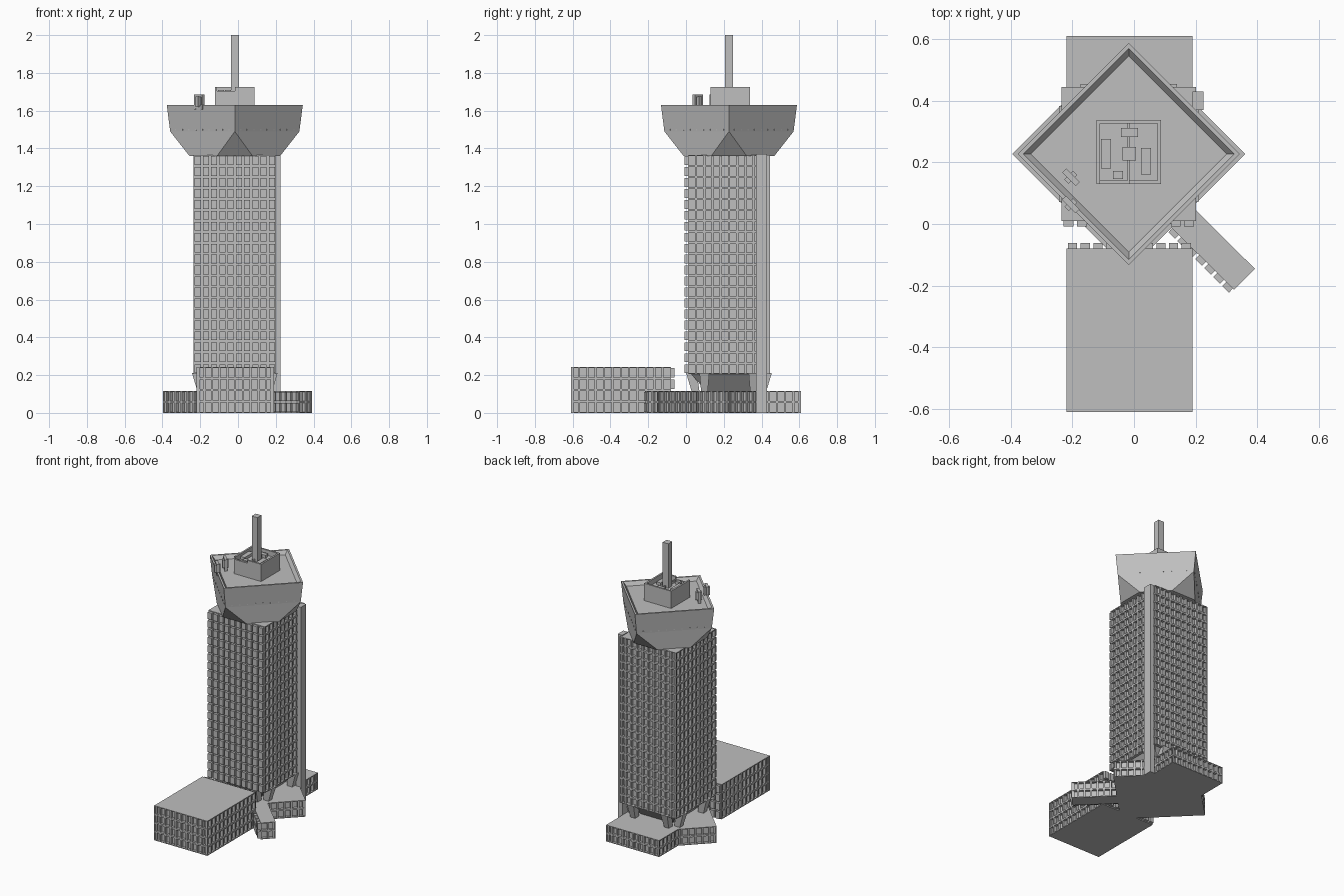
import bpy, bmesh
from math import pi, sqrt
from mathutils import Vector, Matrix

cube = bpy.data.objects.get("Cube")
if cube:
    bpy.data.objects.remove(cube, do_unlink=True)

grey = bpy.data.materials.new("concrete_grey")
grey.use_nodes = True
COLOR = (0.52, 0.52, 0.52, 1)
grey.diffuse_color = COLOR
grey.node_tree.nodes["Principled BSDF"].inputs["Base Color"].default_value = COLOR

CX, CY = -0.017, 0.2275      # tower axis
WEST, EAST = -0.22, 0.19     # sides of the low blocks
PODIUM = 0.115


def finish(name, bm):
    bmesh.ops.remove_doubles(bm, verts=bm.verts, dist=1e-5)
    mesh = bpy.data.meshes.new(name)
    bm.to_mesh(mesh)
    bm.free()
    mesh.materials.append(grey)
    obj = bpy.data.objects.new(name, mesh)
    bpy.context.collection.objects.link(obj)
    return obj


def rect(x0, x1, y0, y1):
    return [(x0, y0), (x1, y0), (x1, y1), (x0, y1)]


def square(half):
    return rect(CX - half, CX + half, CY - half, CY + half)


def diamond(half):
    return [(CX, CY - half), (CX + half, CY), (CX, CY + half), (CX - half, CY)]


def loft(name, rings):
    """Closed solid through (outline, z) rings of equal point count."""
    bm = bmesh.new()
    loops = [[bm.verts.new((x, y, z)) for x, y in ring] for ring, z in rings]
    for low, high in zip(loops, loops[1:]):
        for i in range(len(low)):
            j = (i + 1) % len(low)
            bm.faces.new((low[i], low[j], high[j], high[i]))
    bm.faces.new(loops[0][::-1])
    bm.faces.new(loops[-1])
    return finish(name, bm)


def box(name, x0, x1, y0, y1, z0, z1):
    return loft(name, [(rect(x0, x1, y0, y1), z0), (rect(x0, x1, y0, y1), z1)])


def windowed_block(name, outline, z0, z1, rows, pitch=0.043, frame=0.008, depth=0.018):
    """Prism whose walls carry a grid of recessed windows."""
    bm = bmesh.new()
    cells = []
    for a, b in zip(outline, outline[1:] + outline[:1]):
        a, b = Vector(a), Vector(b)
        cols = max(1, round((b - a).length / pitch))
        grid = [[bm.verts.new((*a.lerp(b, c / cols), z0 + (z1 - z0) * r / rows))
                 for c in range(cols + 1)] for r in range(rows + 1)]
        for r in range(rows):
            for c in range(cols):
                cells.append(bm.faces.new((grid[r][c], grid[r][c + 1],
                                           grid[r + 1][c + 1], grid[r + 1][c])))
    bm.faces.new([bm.verts.new((x, y, z0)) for x, y in outline][::-1])
    bm.faces.new([bm.verts.new((x, y, z1)) for x, y in outline])
    bmesh.ops.recalc_face_normals(bm, faces=cells)
    for f in cells:
        f.normal_update()
    bmesh.ops.inset_individual(bm, faces=cells, thickness=frame, depth=0)
    bmesh.ops.inset_individual(bm, faces=cells, thickness=0, depth=-depth)
    return finish(name, bm)


# Low buildings around the foot
windowed_block("front_block", rect(WEST, EAST, -0.61, -0.08), 0, 0.242, 4)
windowed_block("rear_block", rect(WEST, EAST, CY, 0.61), 0, PODIUM, 2)
windowed_block("podium_diamond", diamond(0.379), 0, PODIUM, 2)
windowed_block("diagonal_arm", [(0.12, -0.01), (0.325, -0.214), (0.393, -0.146),
                                (0.188, 0.058)], 0, PODIUM, 2)

# Tower with its tapered foot and stair shaft
windowed_block("tower", square(0.218), 0.205, 1.365, 20)
loft("tower_foot", [(square(0.12), PODIUM), (square(0.2), 0.205)])
box("stair_shaft", 0.19, 0.226, 0.37, 0.43, 0, 1.37)

# Two raking legs on each tower face
for side in range(4):
    for offset in (-0.13, 0.13):
        leg = loft("leg", [(rect(offset - 0.017, offset + 0.017, -0.195, -0.155), PODIUM - 0.01),
                           (rect(offset - 0.026, offset + 0.026, -0.227, -0.17), 0.212)])
        leg.data.transform(Matrix.Translation((CX, CY, 0)) @ Matrix.Rotation(side * pi / 2, 4, "Z"))

# Overhanging head: diamond above, corners cut back to an octagon below
bm = bmesh.new()


def ring_verts(half, z):
    return [bm.verts.new((x, y, z)) for x, y in diamond(half)]


mid, top, lip, deck = [ring_verts(h, z) for h, z in
                       ((0.342, 1.49), (0.36, 1.63), (0.343, 1.63), (0.318, 1.605))]
low = []
for i in range(4):
    turn = Matrix.Rotation(i * pi / 2, 3, "Z")
    low.append([bm.verts.new(turn @ Vector((x, -0.24, 1.36)) + Vector((CX, CY, 0)))
                for x in (-0.094, 0.094)])
for i in range(4):
    j = (i + 1) % 4
    bm.faces.new((low[i][0], low[i][1], mid[i]))
    bm.faces.new((low[i][1], low[j][0], mid[j], mid[i]))
    for a, b in ((mid, top), (top, lip), (lip, deck)):
        bm.faces.new((a[i], a[j], b[j], b[i]))
bm.faces.new(deck)
bm.faces.new([v for pair in low for v in pair][::-1])
finish("head", bm)

# Row of small studs along each head face
for side in range(4):
    for k in range(9):
        along = -0.2 + 0.05 * k
        out = 0.343 / sqrt(2)
        stud = loft("head_stud", [(rect(along - 0.004, along + 0.004, -out - 0.002, -out + 0.004), z)
                                  for z in (1.496, 1.504)])
        stud.data.transform(Matrix.Translation((CX, CY, 0))
                            @ Matrix.Rotation((side + 0.5) * pi / 2, 4, "Z"))

# Penthouse with low walls, roof plant and mast
X0, X1, Y0, Y1 = -0.122, 0.088, 0.13, 0.338
box("penthouse", X0, X1, Y0, Y1, 1.6, 1.69)
T = 0.012
box("penthouse_wall_east", X1 - T, X1, Y0, Y1, 1.68, 1.725)
box("penthouse_wall_west", X0, X0 + T, Y0, Y1, 1.68, 1.725)
box("penthouse_wall_rear", X0, X1, Y1 - T, Y1, 1.68, 1.725)
box("penthouse_wall_front", CX, X1, Y0, Y0 + T, 1.68, 1.725)
box("penthouse_wall_front_low", X0, CX, Y0, Y0 + T, 1.68, 1.705)
box("penthouse_divider", CX - 0.004, CX + 0.004, Y0, Y1, 1.68, 1.705)
for x0, x1, y0, y1 in ((-0.107, -0.075, 0.18, 0.276), (-0.042, 0.013, 0.283, 0.312),
                       (0.023, 0.055, 0.16, 0.247), (-0.068, -0.036, 0.146, 0.172)):
    box("roof_plant", x0, x1, y0, y1, 1.68, 1.71)
box("mast", -0.038, 0.006, 0.206, 0.25, 1.68, 2.0)

# Two antenna frames on the roof edge
for x, y in ((-0.205, 0.152), (-0.205, 0.063)):
    parts = [box("antenna_post", s - 0.005, s + 0.005, -0.009, 0.009, 1.605, 1.685)
             for s in (-0.026, 0.026)]
    parts.append(box("antenna_top_bar", -0.031, 0.031, -0.009, 0.009, 1.673, 1.685))
    parts.append(box("antenna_low_bar", -0.031, 0.031, -0.009, 0.009, 1.612, 1.622))
    parts.append(box("antenna_panel", -0.01, 0.01, -0.02, 0.02, 1.62, 1.675))
    for p in parts:
        p.data.transform(Matrix.Translation((x, y, 0)) @ Matrix.Rotation(-pi / 4, 4, "Z"))
